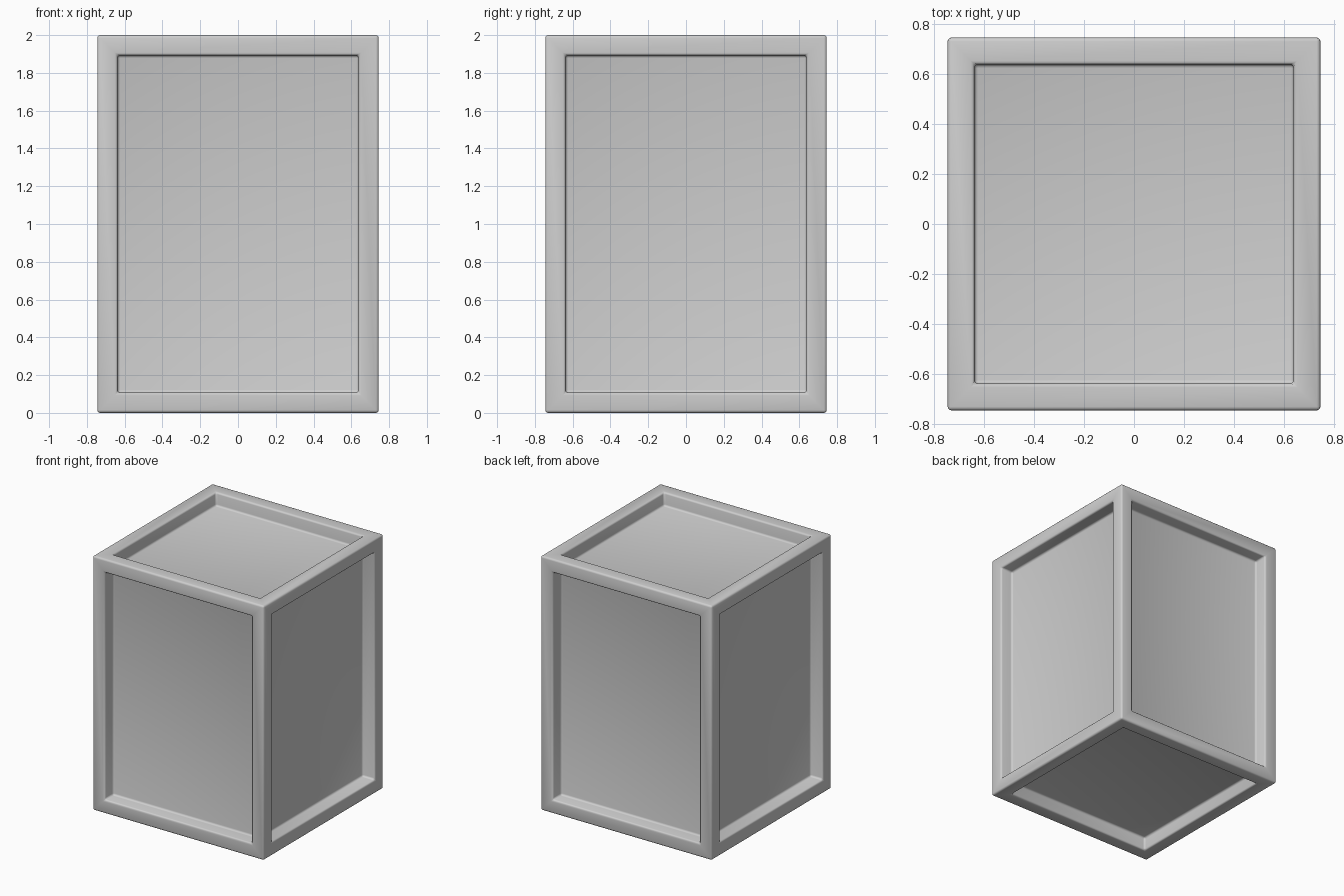
import bpy
import bmesh
import math

cube = bpy.data.objects.get("Cube")
if cube:
    bpy.data.objects.remove(cube, do_unlink=True)

WIDTH, HEIGHT = 1.49, 2.0
RAIL = 0.107      # rail width, equal to the panel recess
ROUND = 0.015     # edge rounding

grey = bpy.data.materials.new("light_grey")
grey.use_nodes = True
colour = (0.62, 0.62, 0.62, 1)
grey.diffuse_color = colour
grey.node_tree.nodes["Principled BSDF"].inputs["Base Color"].default_value = colour

# Crate block
bm = bmesh.new()
bmesh.ops.create_cube(bm, size=1)
bmesh.ops.scale(bm, vec=(WIDTH, WIDTH, HEIGHT), verts=bm.verts)
bmesh.ops.translate(bm, vec=(0, 0, HEIGHT / 2), verts=bm.verts)
bm.normal_update()

# Rails around every side, with the panel sunk between them
panels = list(bm.faces)
bmesh.ops.inset_individual(bm, faces=panels, thickness=RAIL, use_even_offset=True)
bm.normal_update()
for panel in panels:
    inward = panel.normal * -RAIL
    new = bmesh.ops.extrude_discrete_faces(bm, faces=[panel])["faces"]
    bmesh.ops.translate(bm, vec=inward, verts=new[0].verts)
bmesh.ops.recalc_face_normals(bm, faces=bm.faces)

mesh = bpy.data.meshes.new("framed_crate")
bm.to_mesh(mesh)
bm.free()
mesh.materials.append(grey)
crate = bpy.data.objects.new("framed_crate", mesh)
bpy.context.collection.objects.link(crate)

# Rounded edges
bevel = crate.modifiers.new("rounded_edges", "BEVEL")
bevel.width = ROUND
bevel.segments = 3
bevel.limit_method = "ANGLE"
bevel.angle_limit = math.radians(30)
bevel.use_clamp_overlap = False

bpy.ops.object.select_all(action="DESELECT")
crate.select_set(True)
bpy.context.view_layer.objects.active = crate
bpy.ops.object.modifier_apply(modifier=bevel.name)
bpy.ops.object.shade_smooth_by_angle(angle=math.radians(35))
